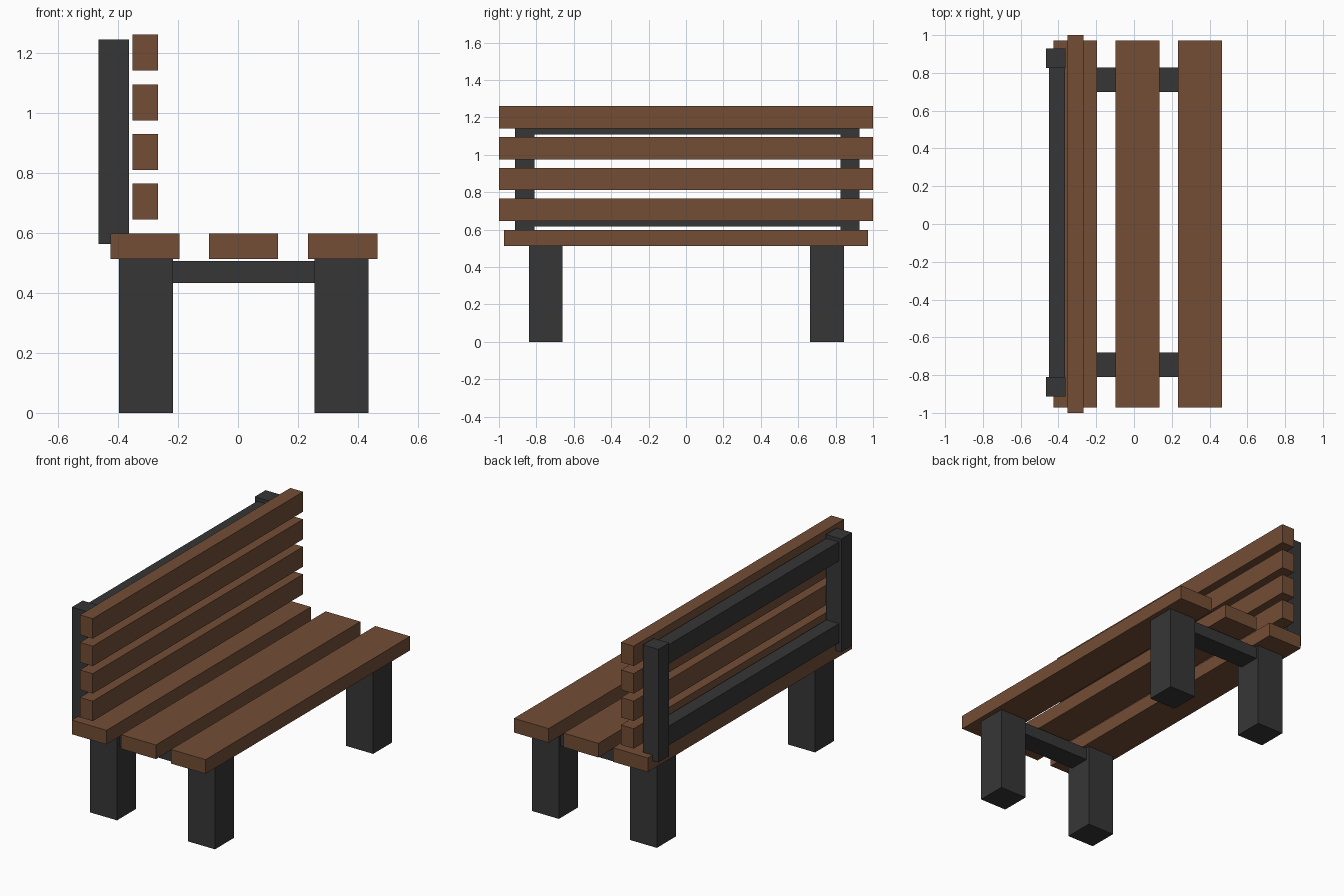
import bpy

cube = bpy.data.objects.get("Cube")
if cube:
    bpy.data.objects.remove(cube, do_unlink=True)


def make_material(name, color):
    mat = bpy.data.materials.new(name)
    mat.use_nodes = True
    mat.diffuse_color = color
    bsdf = next(n for n in mat.node_tree.nodes if n.type == 'BSDF_PRINCIPLED')
    bsdf.inputs["Base Color"].default_value = color
    return mat


wood = make_material("brown wood", (0.17, 0.075, 0.036, 1))
metal = make_material("dark grey metal", (0.037, 0.037, 0.037, 1))


def box(name, xs, ys, zs, mat):
    """Box spanning the given (low, high) range on each axis."""
    spans = (xs, ys, zs)
    bpy.ops.mesh.primitive_cube_add(size=1, location=[(a + b) / 2 for a, b in spans])
    obj = bpy.context.object
    obj.name = name
    obj.scale = [b - a for a, b in spans]
    bpy.ops.object.transform_apply(location=False, rotation=False, scale=True)
    obj.data.materials.append(mat)
    return obj


# Seat planks
for label, x in (("back", -0.426), ("middle", -0.097), ("front", 0.234)):
    box(f"seat_plank_{label}", (x, x + 0.231), (-0.972, 0.972), (0.513, 0.598), wood)

# Backrest slats
for i in range(4):
    z = 0.645 + i * 0.1655
    box(f"backrest_slat_{i + 1}", (-0.352, -0.267), (-1, 1), (z, z + 0.12), wood)

# Legs, crossbars and backrest posts at each end
for side, leg_y, bar_y, post_y in (("right", -0.84, -0.81, -0.914),
                                   ("left", 0.664, 0.698, 0.825)):
    for label, x in (("back", -0.397), ("front", 0.255)):
        box(f"leg_{label}_{side}", (x, x + 0.18), (leg_y, leg_y + 0.18), (0, 0.513), metal)
    box(f"crossbar_{side}", (-0.217, 0.255), (bar_y, bar_y + 0.13), (0.434, 0.507), metal)
    box(f"backrest_post_{side}", (-0.466, -0.363), (post_y, post_y + 0.103), (0.564, 1.245), metal)

# Rails joining the two posts
for label, z in (("lower", 0.617), ("upper", 1.108)):
    box(f"backrest_rail_{label}", (-0.45, -0.366), (-0.811, 0.825), (z, z + 0.115), metal)
